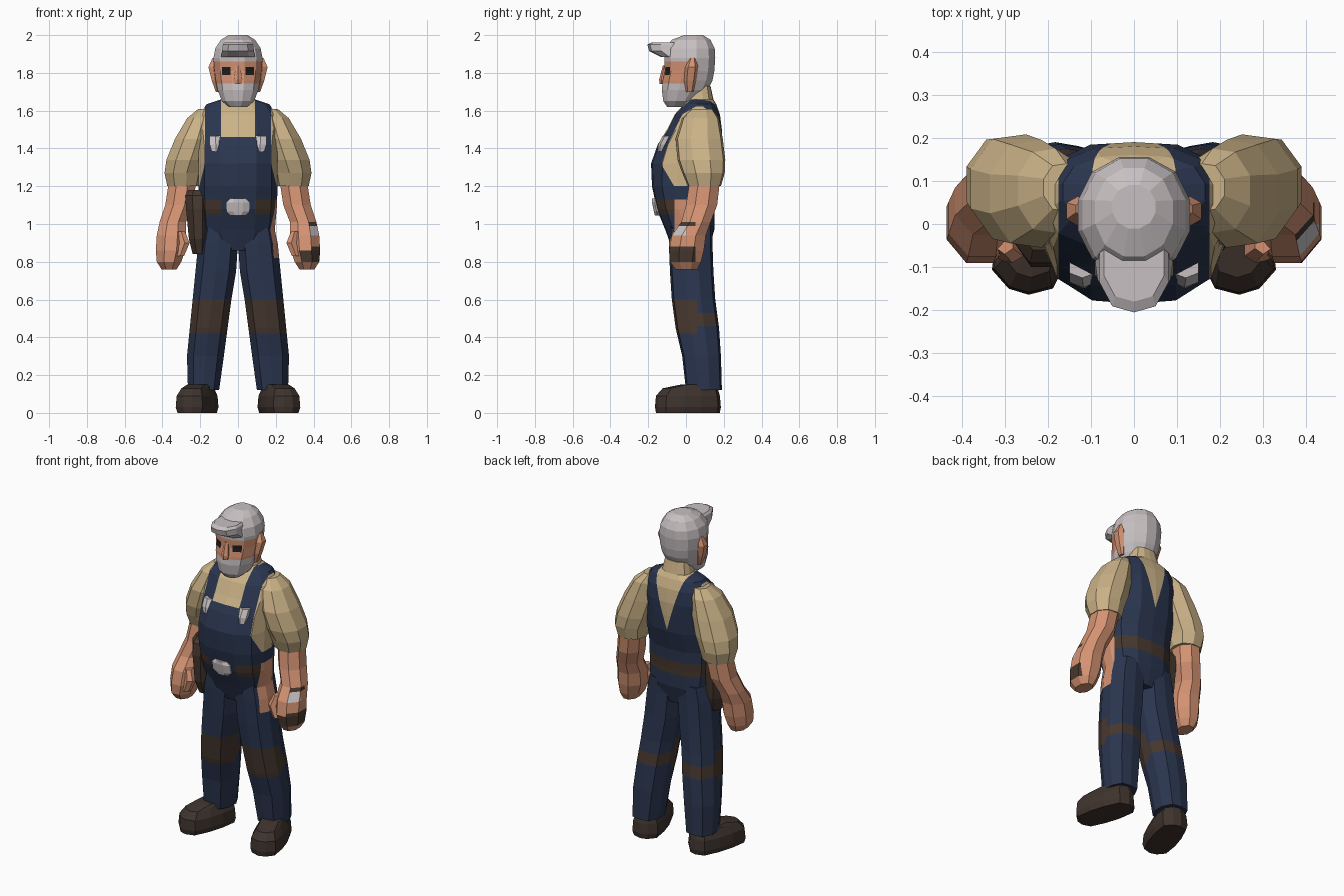
import bpy, bmesh, math
from mathutils import Matrix, Vector

COL = {
    "navy denim": (0.023, 0.036, 0.078), "tan shirt": (0.60, 0.45, 0.245),
    "skin": (0.66, 0.29, 0.17), "light grey": (0.58, 0.53, 0.54),
    "brown leather": (0.062, 0.039, 0.028), "dark shoe": (0.050, 0.034, 0.027),
    "eye black": (0.012, 0.012, 0.012),
}
MATS = {}
for n, c in COL.items():
    MATS[n] = bpy.data.materials.new(n)
    MATS[n].diffuse_color = (*c, 1)


def finish(name, bm, colour, cuts=()):
    """Cut along planes, colour faces by rule, make the object."""
    for p, nrm in cuts:
        bmesh.ops.bisect_plane(bm, geom=bm.verts[:] + bm.edges[:] + bm.faces[:],
                               plane_co=p, plane_no=Vector(nrm).normalized(), dist=1e-5)
    bmesh.ops.recalc_face_normals(bm, faces=bm.faces[:])
    me = bpy.data.meshes.new(name)
    slots = []
    for f in bm.faces:
        c = colour if isinstance(colour, str) else colour(f.calc_center_median())
        if c not in slots:
            slots.append(c)
            me.materials.append(MATS[c])
        f.material_index = slots.index(c)
    bm.to_mesh(me)
    bm.free()
    ob = bpy.data.objects.new(name, me)
    bpy.context.collection.objects.link(ob)
    return ob


def loft(name, rings, colour, n=10, e=2.4, s=1, cuts=(), mat=None):
    """Skin of rounded rings (z, x0, x1, y0, y1); s=-1 mirrors in x."""
    bm = bmesh.new()
    rows = []
    for z, x0, x1, y0, y1 in rings:
        row = []
        for i in range(n):
            a = 2 * math.pi * (i + 0.5) / n
            c, d = math.cos(a), math.sin(a)
            k = (abs(c) ** e + abs(d) ** e) ** (-1 / e) / math.cos(math.pi / n) ** 0.7
            k = min(k, 1 / max(abs(c), abs(d)))
            v = Vector(((x0 + x1) / 2 + (x1 - x0) / 2 * c * k,
                        (y0 + y1) / 2 + (y1 - y0) / 2 * d * k, z))
            if mat:
                v = mat @ v
            row.append(bm.verts.new((v.x * s, v.y, v.z)))
        rows.append(row)
    for a, b in zip(rows, rows[1:]):
        for i in range(n):
            j = (i + 1) % n
            bm.faces.new((a[i], a[j], b[j], b[i]))
    bm.faces.new(rows[0])
    bm.faces.new(rows[-1])
    return finish(name, bm, colour, cuts)


def sym(rows):
    return [(z, -h, h, a, b) for z, h, a, b in rows]


def zc(*zs):
    return [((0, 0, z), (0, 0, 1)) for z in zs]


def xc(*xs):
    return [((x * s, 0, 0), (1, 0, 0)) for x in xs for s in (-1, 1)]


def yc(*ys):
    return [((0, y, 0), (0, 1, 0)) for y in ys]


# Torso: shirt, bib, straps, belt
def hip_patch(c):
    return c.x > 0.16 and -0.06 < c.y < 0.06 and 0.82 < c.z < 1.15


def torso_colour(c):
    ax = abs(c.x)
    if hip_patch(c):
        return "skin"
    if 1.05 < c.z < 1.13 and (ax > 0.09 or c.y > 0.06):
        return "brown leather"
    if c.z < 1.2:
        return "navy denim"
    if c.y < 0.06:
        bib = c.z < 1.46 and ax < 0.14 + (1.46 - c.z) * 0.25
        return "navy denim" if bib or 0.09 < ax < 0.175 else "tan shirt"
    strap = ax > (c.z - 1.33) * 0.3 and ax < 0.175
    return "navy denim" if strap or c.z < 1.3 else "tan shirt"


slant = [((0, 0, 1.33), (s, 0, -0.3)) for s in (-1, 1)]
slant += [((0.14 * s, 0, 1.46), (s, 0, 0.25)) for s in (-1, 1)]
loft("torso", sym([(0.86, .15, -.07, .12), (0.97, .195, -.11, .15), (1.08, .205, -.155, .15),
                   (1.20, .21, -.18, .155), (1.32, .21, -.185, .185), (1.42, .21, -.15, .19),
                   (1.50, .22, -.10, .19), (1.58, .205, -.06, .18), (1.635, .165, -.01, .16),
                   (1.66, .09, .0, .145), (1.73, .075, .02, .13)]),
     torso_colour, n=14, e=2.5,
     cuts=zc(1.05, 1.13, 1.2, 1.3, 1.46) + xc(.09, .175) + yc(-.06, .06) + slant)


# Legs with knee patches, shoes, arms
def leg_colour(c):
    if hip_patch(c):
        return "skin"
    if (c.y < 0.06 and 0.42 < c.z < 0.6) or 0.46 < c.z < 0.53:
        return "brown leather"
    return "navy denim"


def arm_colour(c):
    if c.x > 0.36 and c.y < 0.05:
        if 0.80 < c.z < 0.88 or 0.99 < c.z < 1.03:
            return "brown leather"
        if 0.94 < c.z < 0.99 and c.y < 0.0:
            return "light grey"
    return "skin"


for s, side in ((1, "left"), (-1, "right")):
    loft(side + "_leg", [(.12, .10, .265, .0, .19), (.30, .075, .27, -.02, .185),
                         (.45, .055, .255, -.055, .175), (.60, .035, .24, -.075, .155),
                         (.75, .01, .225, -.085, .145), (.90, .0, .21, -.09, .14),
                         (.99, .0, .19, -.09, .14)],
         leg_colour, n=10, e=2.6, s=s, cuts=zc(.42, .46, .53, .82) + yc(-.06, .06))
    turn = Matrix.Translation((.215, .015, 0)) @ Matrix.Rotation(math.radians(17), 4, 'Z')
    loft(side + "_shoe", [(.0, -.08, .08, -.175, .165), (.03, -.09, .09, -.18, .17),
                          (.09, -.085, .085, -.175, .165), (.13, -.065, .065, -.14, .155),
                          (.15, -.06, .06, -.04, .14)],
         "dark shoe", n=12, e=3.2, s=s, mat=turn)
    loft(side + "_sleeve", [(1.61, .12, .21, .03, .14), (1.56, .12, .27, -.02, .175),
                            (1.45, .13, .335, -.055, .195), (1.34, .16, .38, -.045, .208),
                            (1.27, .19, .39, -.02, .205), (1.20, .205, .375, .01, .185)],
         "tan shirt", n=9, e=2.1, s=s)
    loft(side + "_forearm_and_hand",
         [(1.23, .22, .365, .02, .18), (1.10, .24, .385, .0, .165), (1.01, .275, .415, -.025, .13),
          (.94, .275, .43, -.075, .105), (.86, .28, .435, -.09, .095), (.80, .30, .43, -.085, .08),
          (.76, .325, .405, -.055, .06)],
         arm_colour, n=8, e=2.3, s=s, cuts=zc(.88, .99) + yc(0, .05) if s > 0 else ())
    loft(side + "_thumb", [(.96, .28, .32, -.07, -.01), (.90, .255, .31, -.09, -.02),
                           (.83, .285, .33, -.085, -.03)], "skin", n=6, e=2, s=s)
    loft(side + "_ear", [(1.70, .10, .118, .0, .04), (1.76, .10, .14, -.01, .055),
                         (1.83, .10, .158, -.005, .065), (1.88, .11, .135, .02, .05)],
         "skin", n=6, e=2, s=s)
    # Strap buckle
    loft(side + "_strap_buckle", [(1.385, .095, .14, -.15, -.10), (1.42, .085, .15, -.147, -.09),
                                  (1.465, .09, .15, -.125, -.07)], "light grey", n=6, e=3, s=s)


# Head: cap, face, beard
def head_colour(c):
    ax = abs(c.x)
    if 1.745 < c.z < 1.86 and c.y < 0.03:
        if 1.79 < c.z < 1.83 and 0.04 < ax < 0.085 and c.y < -0.03:
            return "eye black"
        return "skin"
    return "light grey"


loft("head", sym([(1.62, .05, -.10, .0), (1.65, .085, -.12, .06), (1.71, .108, -.128, .115),
                  (1.76, .118, -.123, .14), (1.81, .125, -.112, .15), (1.88, .13, -.115, .155),
                  (1.93, .12, -.11, .152), (1.975, .09, -.075, .13), (2.0, .05, -.01, .09)]),
     head_colour, n=12, e=2.2,
     cuts=zc(1.745, 1.79, 1.83, 1.86) + xc(.04, .085) + yc(.03))
loft("nose", sym([(1.74, .02, -.14, -.09), (1.765, .024, -.142, -.09), (1.84, .012, -.122, -.09)]),
     "skin", n=6, e=2)
loft("cap_brim", sym([(1.885, .09, -.135, .0), (1.915, .085, -.195, .0), (1.95, .08, -.205, .0),
                      (1.962, .07, -.18, .0)]), "light grey", n=10, e=2.2)

# Belt buckle and hip pouch
loft("belt_buckle", sym([(1.045, .04, -.165, -.12), (1.065, .062, -.17, -.12),
                         (1.115, .062, -.18, -.13), (1.135, .04, -.18, -.13)]),
     "light grey", n=8, e=4)
loft("hip_pouch", [(.84, -.24, -.17, -.06, .05), (.92, -.26, -.16, -.09, .07),
                   (1.08, -.275, -.15, -.10, .08), (1.15, -.28, -.15, -.09, .08),
                   (1.18, -.265, -.16, -.06, .06)], "brown leather", n=8, e=3)
